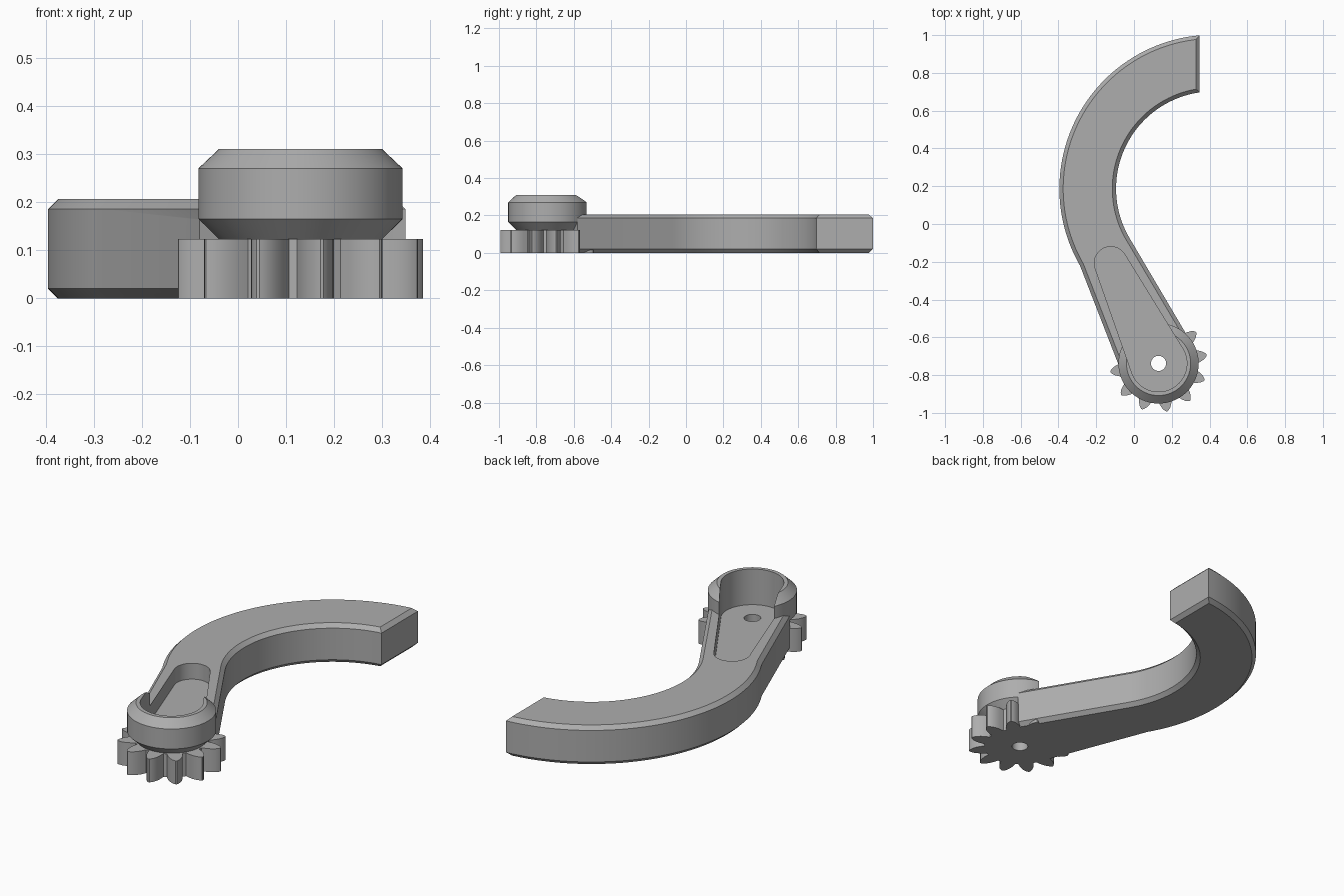
import bpy, bmesh, math
from math import sin, cos, radians, acos, pi

if "Cube" in bpy.data.objects:
    bpy.data.objects.remove(bpy.data.objects["Cube"])

HUB = (0.13, -0.738)
ARC = (0.42, 0.187)

grey = bpy.data.materials.new("plain_grey")
grey.diffuse_color = (0.42, 0.42, 0.42, 1)
grey.use_nodes = True
grey.node_tree.nodes["Principled BSDF"].inputs["Base Color"].default_value = grey.diffuse_color


def finish(bm, name):
    bmesh.ops.recalc_face_normals(bm, faces=bm.faces)
    me = bpy.data.meshes.new(name)
    bm.to_mesh(me)
    bm.free()
    me.materials.append(grey)
    ob = bpy.data.objects.new(name, me)
    bpy.context.collection.objects.link(ob)
    return ob


def prism(pts, z0, z1):
    bm = bmesh.new()
    face = bm.faces.new([bm.verts.new((x, y, z0)) for x, y in pts])
    up = bmesh.ops.extrude_face_region(bm, geom=[face])["geom"]
    bmesh.ops.translate(bm, vec=(0, 0, z1 - z0),
                        verts=[v for v in up if isinstance(v, bmesh.types.BMVert)])
    return bm


def circle(c, r, n=72):
    return [(c[0] + r * cos(2 * pi * i / n), c[1] + r * sin(2 * pi * i / n)) for i in range(n)]


def arc(r, end_x, n=48):
    a0, a1 = acos((end_x - ARC[0]) / r), radians(210)
    return [(ARC[0] + r * cos(a0 + (a1 - a0) * i / n),
             ARC[1] + r * sin(a0 + (a1 - a0) * i / n)) for i in range(n + 1)]


# Curved arm with straight shank, chamfered except where it enters the hub
left, right = (-0.08, -0.75), (0.275, -0.58)
bm = prism(arc(0.815, 0.348) + [left, right] + arc(0.515, 0.348)[::-1], 0, 0.206)


def at_hub(v):
    return any(math.hypot(v.co.x - p[0], v.co.y - p[1]) < 1e-4 for p in (left, right))


rim = [e for e in bm.edges if abs(e.verts[0].co.z - e.verts[1].co.z) < 1e-5
       and not all(at_hub(v) for v in e.verts)]
bmesh.ops.recalc_face_normals(bm, faces=bm.faces)
bmesh.ops.bevel(bm, geom=rim, offset=0.02, segments=1, affect='EDGES')
arm = finish(bm, "hooked_arm")

# Gear under the hub: twelve rounded teeth
tooth = [(0.175, 0.038), (0.2, 0.035), (0.22, 0.03), (0.24, 0.021), (0.253, 0.01), (0.2585, 0.003)]
half = [(r, -w) for r, w in tooth] + [(r, w) for r, w in tooth[::-1]]
pts = []
for k in range(12):
    a = radians(10 + 30 * k)
    pts += [(HUB[0] + r * cos(a) - w * sin(a), HUB[1] + r * sin(a) + w * cos(a)) for r, w in half]
gear = finish(prism(pts, 0, 0.123), "gear")

# Hub collar: turned profile with chamfers
profile = [(0.17, 0.118), (0.17, 0.123), (0.2125, 0.165), (0.2125, 0.27), (0.17, 0.31)]
bm = bmesh.new()
rings = [[bm.verts.new((x, y, z)) for x, y in circle(HUB, r)] for r, z in profile]
for lo, hi in zip(rings, rings[1:]):
    for i in range(72):
        j = (i + 1) % 72
        bm.faces.new((lo[i], lo[j], hi[j], hi[i]))
bm.faces.new(rings[0][::-1])
bm.faces.new(rings[-1])
hub = finish(bm, "hub_collar")

# Tapered pocket through collar and shank, and axle hole
bm = bmesh.new()
for x, y in circle(HUB, 0.15) + circle((-0.123, -0.207), 0.087):
    for z in (0.1225, 0.5):
        bm.verts.new((x, y, z))
hull = bmesh.ops.convex_hull(bm, input=bm.verts)
bmesh.ops.delete(bm, geom=[v for v in bm.verts if not v.link_faces], context='VERTS')
bmesh.ops.dissolve_limit(bm, angle_limit=0.002, verts=bm.verts, edges=bm.edges)
pocket = finish(bm, "pocket_cutter")
hole = finish(prism(circle(HUB, 0.04, 48), -0.1, 0.3), "axle_hole_cutter")

# Join the solids, then cut
bpy.context.view_layer.objects.active = arm
for ob, op in ((gear, 'UNION'), (hub, 'UNION'), (pocket, 'DIFFERENCE'), (hole, 'DIFFERENCE')):
    mod = arm.modifiers.new(ob.name, 'BOOLEAN')
    mod.object, mod.operation, mod.solver = ob, op, 'EXACT'
    bpy.ops.object.modifier_apply(modifier=mod.name)
    bpy.data.objects.remove(ob)

arm.select_set(True)
bpy.ops.object.shade_smooth_by_angle(angle=radians(25))
